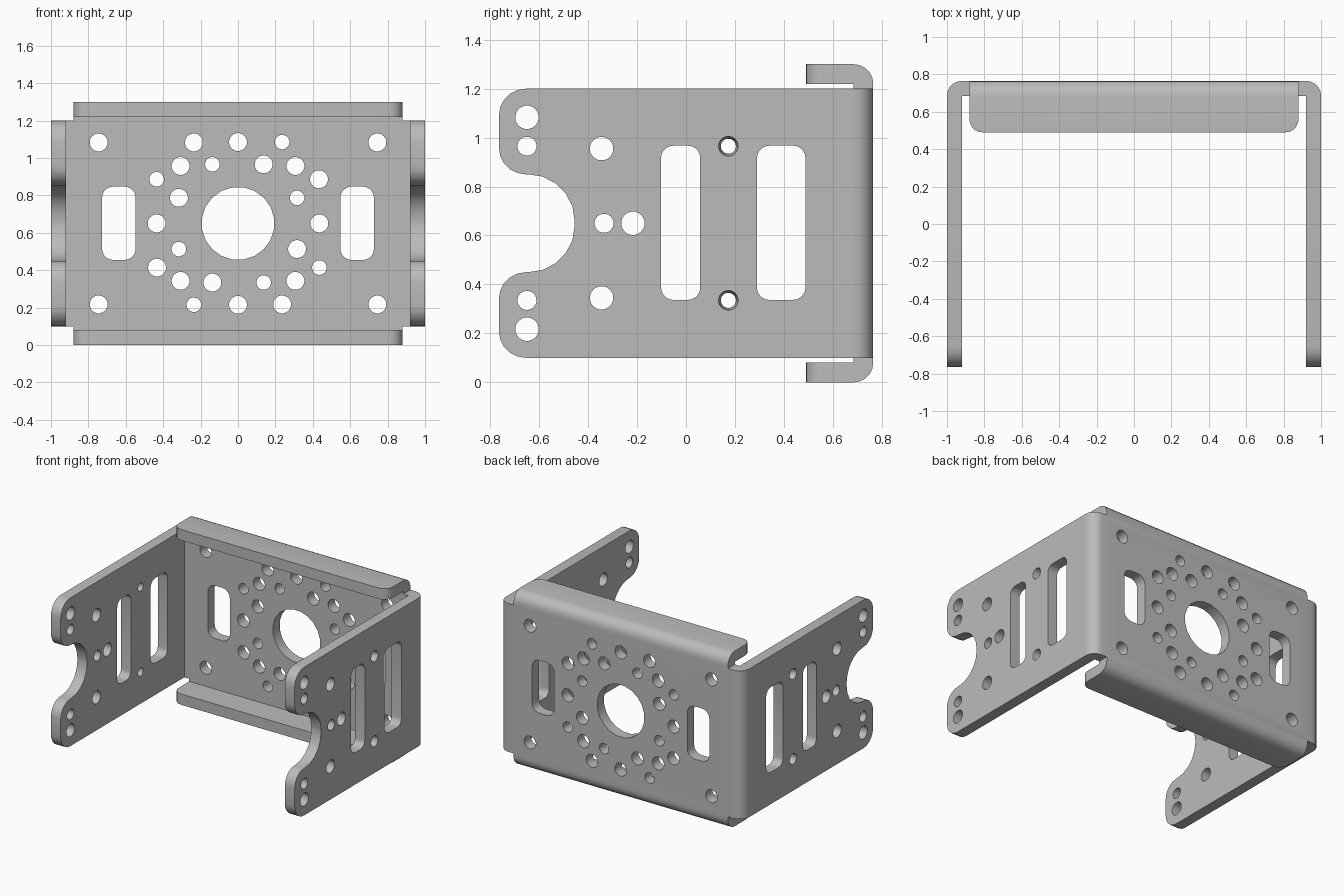
import bpy, bmesh, math
from mathutils import Vector

cube = bpy.data.objects.get("Cube")
if cube:
    bpy.data.objects.remove(cube, do_unlink=True)

steel = bpy.data.materials.new("plain grey metal")
steel.use_nodes = True
steel.diffuse_color = (0.5, 0.5, 0.5, 1)
steel.node_tree.nodes["Principled BSDF"].inputs["Base Color"].default_value = (0.5, 0.5, 0.5, 1)

MID = 0.65             # middle height
BACK, INNER = 0.765, 0.685
BIG, SMALL = 0.048, 0.039
PLANES = {"xy": lambda u, v, w: (u, v, w),
          "xz": lambda u, v, w: (u, w, v),
          "yz": lambda u, v, w: (w, u, v)}


def rounded(corners, steps=5):
    """Outline from right-angled corners (u, v, radius)."""
    out = []
    for i, (u, v, r) in enumerate(corners):
        p = Vector((u, v))
        if not r:
            out.append(p)
            continue
        d1 = (Vector(corners[i - 1][:2]) - p).normalized()
        d2 = (Vector(corners[(i + 1) % len(corners)][:2]) - p).normalized()
        for k in range(steps + 1):
            a = math.pi / 2 * k / steps
            out.append(p + d1 * r * (1 - math.sin(a)) + d2 * r * (1 - math.cos(a)))
    return out


def slot(u0, u1, v0, v1, r):
    return rounded([(u0, v0, r), (u1, v0, r), (u1, v1, r), (u0, v1, r)])


def circle(u, v, r, n=20):
    turn = 2 * math.pi / n
    return [Vector((u + r * math.cos(turn * (i + 0.5)), v + r * math.sin(turn * (i + 0.5))))
            for i in range(n)]


def prism(bm, plane, pts, lo, hi, end=None):
    """Closed solid between one outline at lo and another at hi."""
    place = PLANES[plane]
    a = [bm.verts.new(place(p.x, p.y, lo)) for p in pts]
    b = [bm.verts.new(place(p.x, p.y, hi)) for p in end or pts]
    bm.faces.new(a)
    bm.faces.new(b[::-1])
    for i in range(len(a)):
        bm.faces.new((a[i - 1], b[i - 1], b[i], a[i]))


def finish(bm, name):
    bmesh.ops.recalc_face_normals(bm, faces=bm.faces)
    mesh = bpy.data.meshes.new(name)
    bm.to_mesh(mesh)
    bm.free()
    mesh.materials.append(steel)
    obj = bpy.data.objects.new(name, mesh)
    bpy.context.collection.objects.link(obj)
    return obj


def select(obj):
    bpy.ops.object.select_all(action="DESELECT")
    obj.select_set(True)
    bpy.context.view_layer.objects.active = obj


def cut(obj, cutter):
    mod = obj.modifiers.new("holes", "BOOLEAN")
    mod.operation, mod.solver, mod.object = "DIFFERENCE", "EXACT", cutter
    select(obj)
    bpy.ops.object.modifier_apply(modifier=mod.name)
    bpy.data.objects.remove(cutter, do_unlink=True)


parts = []

# Back plate with the two rounded side bends
bm = bmesh.new()
prism(bm, "xy", rounded([(-1, INNER, 0), (1, INNER, 0), (1, BACK, 0.078), (-1, BACK, 0.078)]), 0.1, 1.2)
back = finish(bm, "back_plate")
parts.append(back)

# Back plate holes: large bore, ring pattern turned four times, corners, slots
bm = bmesh.new()
lo, hi = INNER - 0.05, BACK + 0.05
prism(bm, "xz", circle(0, MID, 0.195), lo, hi)
ring = [(0, 0.435, BIG), (0.236, 0.435, SMALL), (0.433, 0.236, BIG),
        (0.307, 0.307, BIG), (-0.137, 0.316, SMALL), (0.137, 0.316, BIG)]
for u, v, r in ring:
    for _ in range(4):
        prism(bm, "xz", circle(u, MID + v, r), lo, hi)
        u, v = -v, u
for s in (-1, 1):
    for t in (-1, 1):
        prism(bm, "xz", circle(s * 0.745, MID + t * 0.433, BIG), lo, hi)
    prism(bm, "xz", slot(*sorted((s * 0.547, s * 0.727)), 0.455, 0.847, 0.06), lo, hi)
cut(back, finish(bm, "back_cutter"))

# Side plates with a forked front end
side_outline = rounded([
    (INNER, 0.1, 0), (INNER, 1.2, 0), (-BACK, 1.2, 0.11), (-BACK, 0.85, 0.11),
    (-0.455, 0.85, 0.19), (-0.455, 0.45, 0.19), (-BACK, 0.45, 0.11), (-BACK, 0.1, 0.11)])
for s, name in ((-1, "right_side_plate"), (1, "left_side_plate")):
    bm = bmesh.new()
    prism(bm, "yz", side_outline, s * 0.92, s)
    side = finish(bm, name)
    parts.append(side)
    bm = bmesh.new()
    lo, hi = s * 0.88, s * 1.04
    for t in (-1, 1):
        for y, h, r in ((-0.65, 0.433, BIG), (-0.65, 0.315, SMALL), (-0.345, 0.305, BIG)):
            prism(bm, "yz", circle(y, MID + t * h, r), lo, hi)
        # tapered screw hole
        z = MID + t * 0.315
        prism(bm, "yz", circle(0.173, z, 0.026), lo, hi, circle(0.173, z, 0.045))
    prism(bm, "yz", circle(-0.335, MID, SMALL), lo, hi)
    prism(bm, "yz", circle(-0.217, MID, BIG), lo, hi)
    for y0, y1 in ((-0.102, 0.058), (0.29, 0.488)):
        prism(bm, "yz", slot(y0, y1, 0.337, 0.967, 0.05), lo, hi)
    cut(side, finish(bm, "side_cutter"))

# Folded top and bottom flanges with rounded tips
for t, name in ((1, "top_flange"), (-1, "bottom_flange")):
    profile = rounded([(0.49, 0.57, 0), (INNER, 0.57, 0), (INNER, 0.55, 0),
                       (BACK, 0.55, 0), (BACK, MID, 0.078), (0.49, MID, 0)])
    bm = bmesh.new()
    prism(bm, "yz", [Vector((p.x, MID + t * p.y)) for p in profile], -0.88, 0.88)
    tips = [e for e in bm.edges if all(v.co.y < 0.5 for v in e.verts)
            and abs(e.verts[0].co.x - e.verts[1].co.x) < 0.01]
    bmesh.ops.bevel(bm, geom=tips, offset=0.07, segments=5, profile=0.5, affect="EDGES")
    parts.append(finish(bm, name))

for part in parts:
    select(part)
    bpy.ops.object.shade_smooth_by_angle(angle=math.radians(30))
